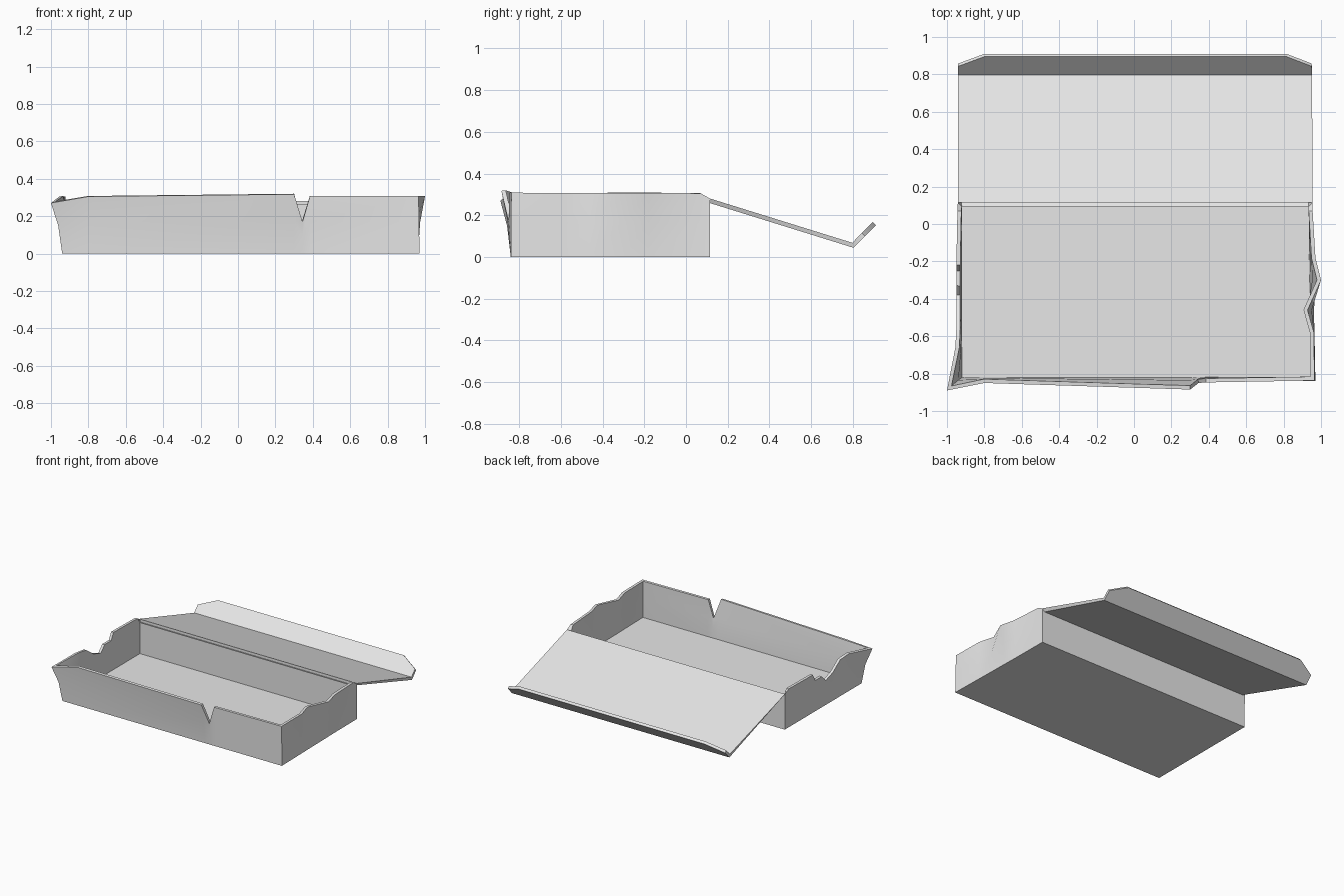
import bpy
import bmesh
import math

# One plain grey for the whole carton
grey = bpy.data.materials.new("plain grey card")
grey.diffuse_color = (0.8, 0.8, 0.8, 1)

# Wall stations, counter-clockwise from the back left corner:
# base x, base y, rim x, rim y, rim z
stations = [
    # left wall with a torn dip
    (-0.94, 0.115, -0.942, 0.115, 0.28),
    (-0.94, 0.07, -0.944, 0.07, 0.305),
    (-0.94, -0.22, -0.95, -0.22, 0.305),
    (-0.94, -0.25, -0.95, -0.25, 0.25),
    (-0.94, -0.33, -0.95, -0.33, 0.25),
    (-0.94, -0.38, -0.95, -0.38, 0.20),
    (-0.94, -0.47, -0.95, -0.47, 0.23),
    (-0.94, -0.56, -0.95, -0.56, 0.295),
    (-0.94, -0.67, -0.955, -0.66, 0.305),
    # flared front left corner
    (-0.94, -0.84, -1.0, -0.89, 0.27),
    # front wall with a V-shaped tear
    (-0.80, -0.84, -0.80, -0.85, 0.305),
    (0.30, -0.84, 0.30, -0.885, 0.317),
    (0.345, -0.84, 0.345, -0.85, 0.17),
    (0.385, -0.84, 0.385, -0.847, 0.308),
    (0.97, -0.84, 0.965, -0.837, 0.308),
    # right wall with a buckled rim
    (0.965, -0.58, 0.962, -0.58, 0.307),
    (0.962, -0.46, 0.928, -0.46, 0.307),
    (0.96, -0.30, 1.0, -0.30, 0.307),
    (0.957, -0.18, 0.97, -0.18, 0.307),
    (0.955, 0.07, 0.955, 0.07, 0.305),
    (0.955, 0.115, 0.955, 0.115, 0.28),
]

bm = bmesh.new()
base, mid, rim = [], [], []
for bx, by, tx, ty, tz in stations:
    base.append(bm.verts.new((bx, by, 0)))
    mid.append(bm.verts.new((bx + 0.35 * (tx - bx), by + 0.35 * (ty - by), 0.55 * tz)))
    rim.append(bm.verts.new((tx, ty, tz)))

# Walls, including the straight back wall that closes the loop
n = len(stations)
for i in range(n):
    j = (i + 1) % n
    for low, high in ((base, mid), (mid, rim)):
        bm.faces.new((low[i], low[j], high[j], high[i]))

# Floor
bm.faces.new(base[::-1])

# Lid folded back from the rear edge, with its tuck flap
fold_l = bm.verts.new((-0.94, 0.797, 0.068))
fold_r = bm.verts.new((0.952, 0.797, 0.068))
bm.faces.new((rim[0], rim[-1], fold_r, fold_l))
flap = [bm.verts.new(p) for p in ((0.95, 0.843, 0.115), (0.815, 0.895, 0.167),
                                  (-0.80, 0.895, 0.167), (-0.94, 0.843, 0.115))]
bm.faces.new([fold_l, fold_r] + flap)

mesh = bpy.data.meshes.new("open_carton")
bm.to_mesh(mesh)
bm.free()
mesh.materials.append(grey)
carton = bpy.data.objects.new("open_carton", mesh)
bpy.context.collection.objects.link(carton)

# Card thickness, grown inwards
card = carton.modifiers.new("card thickness", "SOLIDIFY")
card.thickness = 0.021
card.offset = -1
card.use_even_offset = True

bpy.context.view_layer.objects.active = carton
carton.select_set(True)
bpy.ops.object.modifier_apply(modifier=card.name)
bpy.ops.object.shade_smooth_by_angle(angle=math.radians(30))
